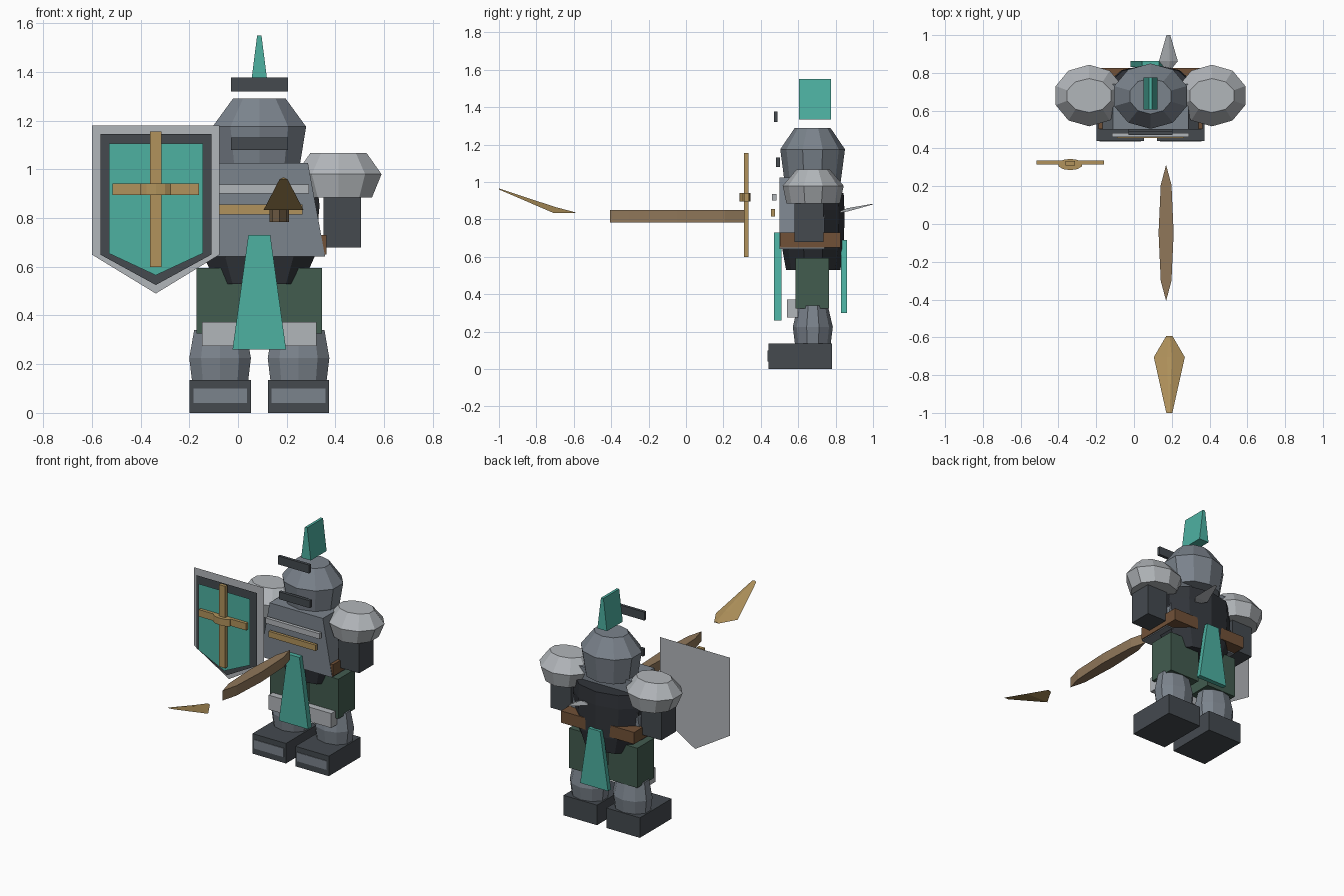
import bpy, bmesh, math

if "Cube" in bpy.data.objects:
    bpy.data.objects.remove(bpy.data.objects["Cube"])

CX, CY = 0.0875, 0.68          # body axis; left/right parts mirror about CX


def mat(name, r, g, b):
    lin = lambda c: (c / 255) ** 2.2
    m = bpy.data.materials.new(name)
    m.diffuse_color = (lin(r), lin(g), lin(b), 1)
    m.use_nodes = True
    m.node_tree.nodes["Principled BSDF"].inputs["Base Color"].default_value = m.diffuse_color
    return m


STEEL = mat("steel", 122, 130, 139)
LIGHT = mat("light_steel", 176, 180, 184)
DARK = mat("dark_metal", 70, 75, 80)
CORE = mat("under_armour", 52, 55, 60)
TEAL = mat("teal_cloth", 78, 175, 160)
GREEN = mat("green_cloth", 68, 92, 80)
GOLD = mat("gold", 175, 145, 92)
WOOD = mat("wood", 142, 118, 90)
LEATHER = mat("leather", 112, 82, 58)


def loft(name, rings, m):
    """Skin a list of equal-length rings of points and cap both ends."""
    bm = bmesh.new()
    rows = [[bm.verts.new(p) for p in ring] for ring in rings]
    for a, b in zip(rows, rows[1:]):
        for i in range(len(a)):
            j = (i + 1) % len(a)
            bm.faces.new((a[i], a[j], b[j], b[i]))
    bm.faces.new(rows[0])
    bm.faces.new(rows[-1])
    bmesh.ops.recalc_face_normals(bm, faces=bm.faces)
    me = bpy.data.meshes.new(name)
    bm.to_mesh(me)
    bm.free()
    me.materials.append(m)
    ob = bpy.data.objects.new(name, me)
    bpy.context.collection.objects.link(ob)
    return ob


def rect(cx, hw, y0, y1, z):
    return [(cx - hw, y0, z), (cx + hw, y0, z), (cx + hw, y1, z), (cx - hw, y1, z)]


def taper(name, cx, y0, y1, z0, hw0, z1, hw1, m):
    """Box whose half width changes from bottom to top."""
    return loft(name, [rect(cx, hw0, y0, y1, z0), rect(cx, hw1, y0, y1, z1)], m)


def box(name, x0, x1, y0, y1, z0, z1, m):
    hw = (x1 - x0) / 2
    return taper(name, (x0 + x1) / 2, y0, y1, z0, hw, z1, hw, m)


def turned(name, cx, cy, prof, m, n=10):
    """Faceted round part; prof rows are (z, x radius, y radius)."""
    angs = [math.pi / 2 + 2 * math.pi * i / n for i in range(n)]
    return loft(name, [[(cx + rx * math.cos(a), cy + ry * math.sin(a), z) for a in angs]
                       for z, rx, ry in prof], m)


def plate(name, pts, y, m):
    """Flat single-sided panel facing the front."""
    me = bpy.data.meshes.new(name)
    me.from_pydata([(x, y, z) for x, z in pts], [], [range(len(pts))])
    me.materials.append(m)
    bpy.context.collection.objects.link(bpy.data.objects.new(name, me))


# legs and arms, mirrored about the body axis
for side, s in (("left", -1), ("right", 1)):
    leg = CX + s * 0.161
    box(f"{side}_boot", leg - 0.126, leg + 0.126, 0.44, 0.78, 0, 0.136, DARK)
    box(f"{side}_toe_plate", leg - 0.11, leg + 0.11, 0.436, 0.45, 0.04, 0.10, STEEL)
    turned(f"{side}_shin", leg, CY - 0.002,
           [(0.13, 0.121, 0.095), (0.225, 0.133, 0.107), (0.34, 0.112, 0.08)], STEEL)
    thigh = CX + s * 0.147
    box(f"{side}_thigh", thigh - 0.11, thigh + 0.11, 0.585, 0.765, 0.325, 0.595, GREEN)
    knee = CX + s * 0.135
    box(f"{side}_knee_pad", knee - 0.1, knee + 0.1, 0.54, 0.60, 0.275, 0.373, LIGHT)
    arm = CX + s * 0.34
    box(f"{side}_arm", arm - 0.077, arm + 0.077, 0.58, 0.735, 0.68, 0.90, DARK)
    turned(f"{side}_shoulder_guard", CX + s * 0.325, CY,
           [(0.885, 0.145, 0.143), (0.98, 0.186, 0.163), (1.066, 0.122, 0.09)], LIGHT)

# torso and hips
turned("torso_core", CX, CY,
       [(0.53, 0.187, 0.145), (0.64, 0.238, 0.165), (0.85, 0.26, 0.167), (0.94, 0.25, 0.163)], CORE)
taper("chest_plate", CX, 0.50, 0.74, 0.642, 0.27, 1.025, 0.2, STEEL)
box("belt", CX - 0.275, CX + 0.275, 0.503, 0.825, 0.65, 0.73, LEATHER)
box("chest_band_upper", CX - 0.203, CX + 0.203, 0.46, 0.483, 0.90, 0.937, LIGHT)
box("chest_band_lower", CX - 0.178, CX + 0.178, 0.455, 0.475, 0.815, 0.855, GOLD)
taper("front_tabard", CX, 0.47, 0.51, 0.26, 0.11, 0.73, 0.045, TEAL)
taper("back_tabard", CX, 0.83, 0.862, 0.30, 0.105, 0.69, 0.045, TEAL)

# helmet
turned("helmet", CX, CY - 0.003,
       [(1.0, 0.172, 0.15), (1.175, 0.202, 0.173), (1.29, 0.114, 0.095)], STEEL)
box("visor_slit", CX - 0.117, CX + 0.117, 0.48, 0.502, 1.08, 1.13, DARK)
box("brow_band", CX - 0.117, CX + 0.117, 0.47, 0.49, 1.32, 1.377, DARK)
taper("plume", CX, 0.605, 0.775, 1.335, 0.036, 1.55, 0.009, TEAL)

# shield: three flat panels, then the raised cross
SX = -0.3375
for name, hw, top, low, tip, y, m in (
        ("shield_rim", 0.2625, 1.18, 0.65, 0.49, 0.385, LIGHT),
        ("shield_border", 0.228, 1.145, 0.65, 0.525, 0.36, DARK),
        ("shield_field", 0.193, 1.105, 0.655, 0.565, 0.335, TEAL)):
    plate(name, [(SX - hw, top), (SX - hw, low), (SX, tip), (SX + hw, low), (SX + hw, top)], y, m)
box("shield_cross_upright", SX - 0.024, SX + 0.024, 0.31, 0.333, 0.598, 1.155, GOLD)
box("shield_cross_bar", SX - 0.178, SX + 0.178, 0.314, 0.336, 0.895, 0.942, GOLD)
turned("shield_boss", SX, 0.315, [(0.895, 0.066, 0.03), (0.942, 0.066, 0.03)], GOLD)

# spear: flattened shaft, rising blade, rear spike
turned("spear_shaft", 0.17, -0.047, [(0.783, 0.04, 0.36), (0.85, 0.04, 0.36)], WOOD, n=8)


def ridge(cx, y, hw, z, h):
    return [(cx - hw, y, z), (cx + hw, y, z), (cx + hw * 0.15, y, z + h), (cx - hw * 0.15, y, z + h)]


loft("spear_blade", [ridge(0.187, -0.592, 0.016, 0.833, 0.005),
                     ridge(0.187, -0.705, 0.082, 0.833, 0.035),
                     ridge(0.187, -1.0, 0.016, 0.96, 0.006)], GOLD)
loft("spear_rear_spike", [ridge(0.182, 0.815, 0.012, 0.835, 0.005),
                          ridge(0.182, 0.862, 0.05, 0.842, 0.018),
                          ridge(0.182, 1.0, 0.01, 0.88, 0.004)], LIGHT)
